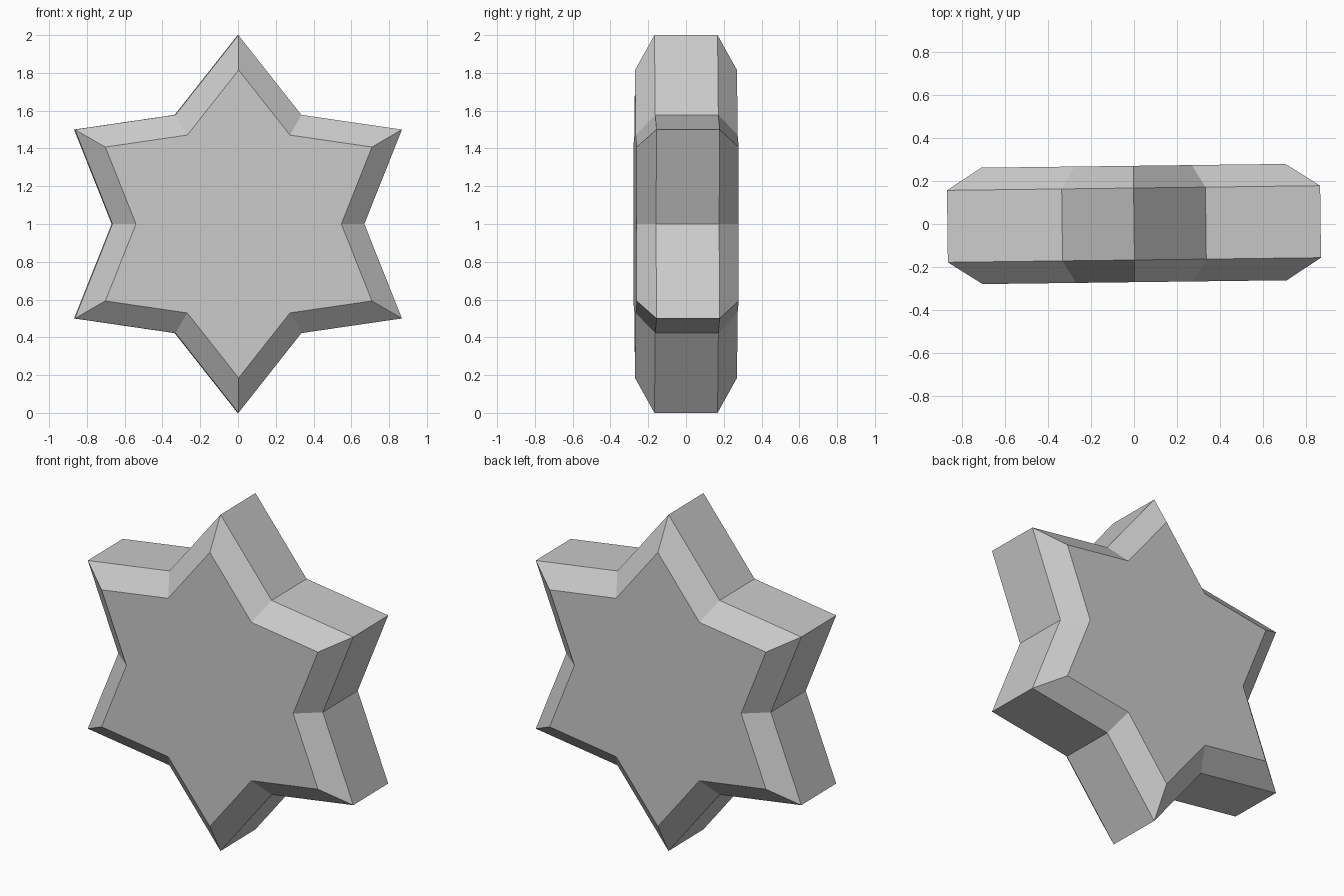
import bpy, bmesh
from math import sin, cos, pi

if "Cube" in bpy.data.objects:
    bpy.data.objects.remove(bpy.data.objects["Cube"])

POINTS = 6
OUTER, INNER = 1.0, 0.667
FACE_SCALE = 0.815
RIM_Y, FACE_Y = 0.167, 0.27
TURN = 0.0125  # slight yaw

# Plain grey material
grey = bpy.data.materials.new("light_grey")
color = (0.6, 0.6, 0.6, 1)
grey.diffuse_color = color
grey.use_nodes = True
bsdf = next(n for n in grey.node_tree.nodes if n.type == "BSDF_PRINCIPLED")
bsdf.inputs["Base Color"].default_value = color

bm = bmesh.new()


def star_ring(y, scale):
    """Star outline upright in the XZ plane at depth y."""
    ring = []
    for i in range(2 * POINTS):
        r = scale * (INNER if i % 2 else OUTER)
        a = pi * i / POINTS
        ring.append(bm.verts.new((r * sin(a), y, r * cos(a))))
    return ring


# Front face, front rim, back rim, back face
rings = [star_ring(y, s) for y, s in (
    (-FACE_Y, FACE_SCALE), (-RIM_Y, 1), (RIM_Y, 1), (FACE_Y, FACE_SCALE))]

# Bevel and side bands
count = 2 * POINTS
for a, b in zip(rings, rings[1:]):
    for i in range(count):
        j = (i + 1) % count
        bm.faces.new((a[i], a[j], b[j], b[i]))

# Flat star caps
bm.faces.new(rings[0])
bm.faces.new(rings[-1])
bmesh.ops.recalc_face_normals(bm, faces=bm.faces)

mesh = bpy.data.meshes.new("bevelled_star")
bm.to_mesh(mesh)
bm.free()
mesh.materials.append(grey)
star = bpy.data.objects.new("bevelled_star", mesh)
star.location.z = OUTER
star.rotation_euler.z = TURN
bpy.context.collection.objects.link(star)
